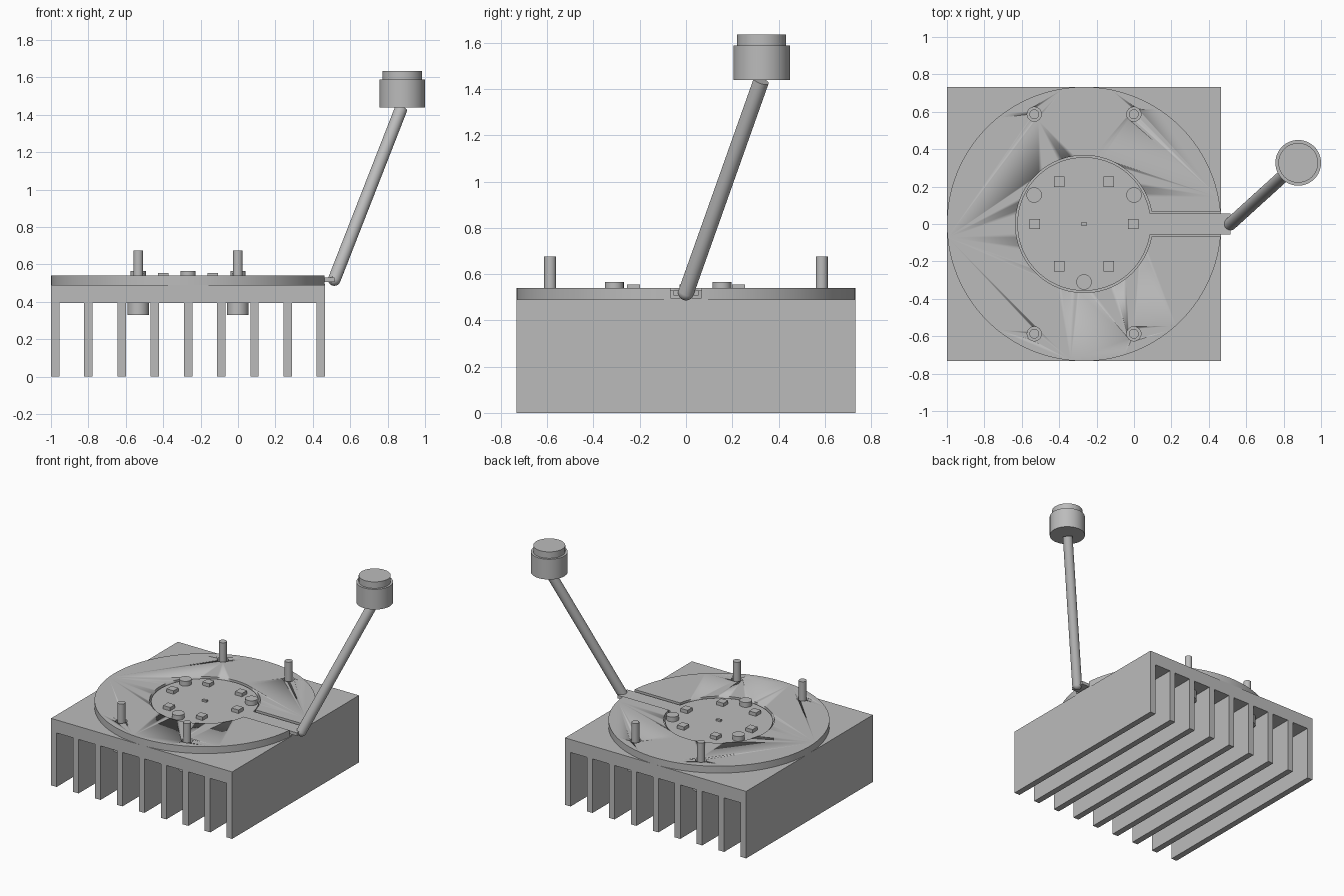
import bpy, bmesh
from mathutils import Vector

cube = bpy.data.objects.get("Cube")
if cube:
    bpy.data.objects.remove(cube, do_unlink=True)

GREY = (0.5, 0.5, 0.5, 1)
mat = bpy.data.materials.new("plain grey")
mat.use_nodes = True
mat.diffuse_color = GREY
mat.node_tree.nodes["Principled BSDF"].inputs["Base Color"].default_value = GREY

CX = -0.267          # centre of the round mount
HALF = 0.733         # half width of the heat sink
SINK_TOP, DISC_TOP, BOARD_TOP = 0.49, 0.54, 0.53


def finish(obj, name):
    obj.name = name
    obj.data.materials.clear()
    obj.data.materials.append(mat)
    return obj


def box(name, x0, x1, y0, y1, z0, z1):
    bpy.ops.mesh.primitive_cube_add(size=1, location=((x0 + x1) / 2, (y0 + y1) / 2, (z0 + z1) / 2))
    obj = bpy.context.object
    obj.scale = (x1 - x0, y1 - y0, z1 - z0)
    bpy.ops.object.transform_apply(location=False, rotation=False)
    return finish(obj, name)


def cylinder(name, x, y, r, z0, z1, sides=48):
    bpy.ops.mesh.primitive_cylinder_add(vertices=sides, radius=r, depth=z1 - z0, location=(x, y, (z0 + z1) / 2))
    bpy.ops.object.shade_smooth_by_angle()
    return finish(bpy.context.object, name)


def modify(obj, tool, operation):
    mod = obj.modifiers.new(operation.lower(), "BOOLEAN")
    mod.operation, mod.solver, mod.object = operation, "EXACT", tool
    bpy.context.view_layer.objects.active = obj
    bpy.ops.object.modifier_apply(modifier=mod.name)
    bpy.data.objects.remove(tool, do_unlink=True)


# Heat sink: one comb-shaped profile extruded from front to back
fins, thick, under = 9, 0.045, 0.395
pitch = (2 * HALF - thick) / (fins - 1)
left = CX - HALF
outline = [(left, SINK_TOP)]
for i in range(fins):
    a = left + i * pitch
    outline += [(a, under), (a, 0), (a + thick, 0), (a + thick, under)]
outline.append((left + 2 * HALF, SINK_TOP))
# the outer walls run straight up, so their inner-corner points are dropped
del outline[1], outline[-2]
bm = bmesh.new()
face = bm.faces.new([bm.verts.new((x, -HALF, z)) for x, z in outline])
out = bmesh.ops.extrude_face_region(bm, geom=[face])
bmesh.ops.translate(bm, vec=(0, 2 * HALF, 0),
                    verts=[v for v in out["geom"] if isinstance(v, bmesh.types.BMVert)])
bmesh.ops.recalc_face_normals(bm, faces=bm.faces)
mesh = bpy.data.meshes.new("heat_sink")
bm.to_mesh(mesh)
bm.free()
sink = bpy.data.objects.new("heat_sink", mesh)
bpy.context.collection.objects.link(sink)
finish(sink, "heat_sink")

# Mounting disc with a round recess and a cable slot
disc = cylinder("mounting_disc", CX, 0, HALF, SINK_TOP, DISC_TOP, 128)
modify(disc, cylinder("recess_cutter", CX, 0, 0.367, 0.497, 0.6, 96), "DIFFERENCE")
modify(disc, box("slot_cutter", CX, 0.6, -0.066, 0.066, 0.497, 0.6), "DIFFERENCE")

# Circuit board with its connecting tail
board = cylinder("circuit_board", CX, 0, 0.357, 0.497, BOARD_TOP, 96)
modify(board, box("board_tail", CX, 0.515, -0.055, 0.055, 0.507, BOARD_TOP), "UNION")

# Screws standing in clearance holes, heads under the sink
for x in (CX - HALF * 0.363, CX + HALF * 0.363):
    for y in (-0.587, 0.587):
        for part in (disc, sink):
            modify(part, cylinder("hole_cutter", x, y, 0.038, 0.36, 0.6, 32), "DIFFERENCE")
        cylinder("screw_shank", x, y, 0.026, 0.36, 0.675, 32)
        cylinder("screw_head", x, y, 0.057, 0.33, under, 40)

# Components on the board
for dx, y in ((-0.263, 0), (0.263, 0), (-0.132, 0.227), (0.132, 0.227), (-0.132, -0.227), (0.132, -0.227)):
    x = CX + dx
    box("light_chip", x - 0.028, x + 0.028, y - 0.028, y + 0.028, BOARD_TOP, 0.555)
for dx, y in ((-0.267, 0.155), (0.267, 0.155), (0, -0.31)):
    cylinder("round_stud", CX + dx, y, 0.041, BOARD_TOP, 0.565, 40)
box("sensor_chip", CX - 0.017, CX + 0.017, -0.009, 0.009, BOARD_TOP, 0.543)

# Slanted cable with a rounded lower end
start, end = Vector((0.515, 0, 0.52)), Vector((0.873, 0.325, 1.435))
axis = end - start
bpy.ops.mesh.primitive_cylinder_add(vertices=32, radius=0.034, depth=axis.length, location=(start + end) / 2,
                                    rotation=axis.to_track_quat("Z", "Y").to_euler())
bpy.ops.object.shade_smooth_by_angle()
finish(bpy.context.object, "cable")
bpy.ops.mesh.primitive_uv_sphere_add(segments=32, ring_count=16, radius=0.034, location=start)
bpy.ops.object.shade_smooth()
finish(bpy.context.object, "cable_end")

# Plug at the top of the cable
cylinder("plug_body", 0.878, 0.327, 0.122, 1.44, 1.588, 64)
cylinder("plug_cap", 0.878, 0.327, 0.106, 1.588, 1.635, 64)
